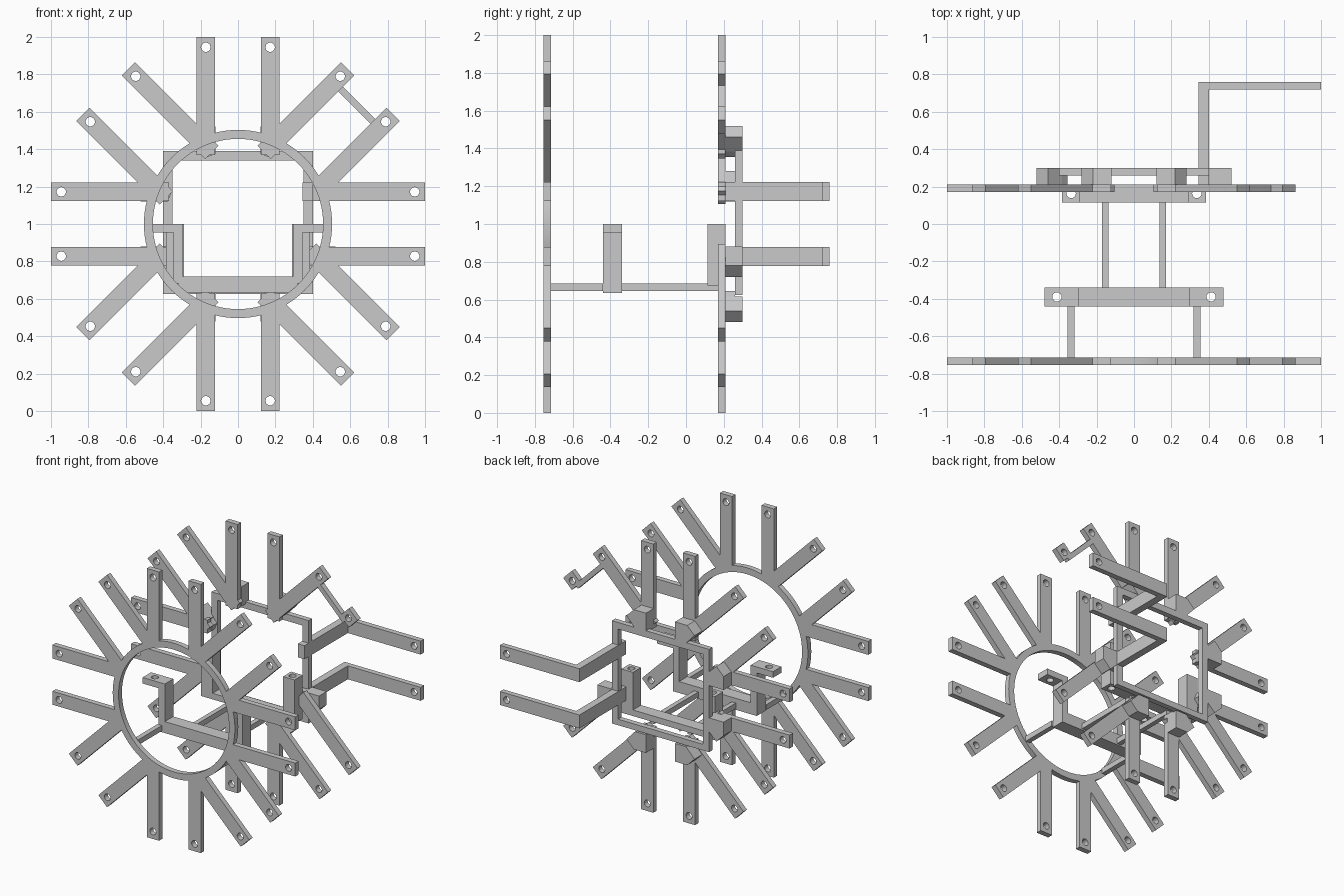
import bpy, bmesh
from math import sin, cos, pi, radians
from mathutils import Matrix

cube = bpy.data.objects.get("Cube")
if cube:
    bpy.data.objects.remove(cube, do_unlink=True)

grey = bpy.data.materials.new("light grey")
grey.use_nodes = True
COLOUR = (0.59, 0.59, 0.59, 1)
grey.diffuse_color = COLOUR
grey.node_tree.nodes["Principled BSDF"].inputs["Base Color"].default_value = COLOUR
parts = []

CENTRE_Z = 1.0
OFFSET = 0.172           # sideways shift of each arm in a pair
HALF = 0.05              # half arm width
HOLE_AT = 0.945
FRONT = (-0.755, -0.715)
BACK = (0.17, 0.21)


def rect(x0, x1, y0, y1):
    return [(x0, y0), (x1, y0), (x1, y1), (x0, y1)]


def circle(x, y, r, n=24):
    return [(x + r * cos(2 * pi * i / n), y + r * sin(2 * pi * i / n)) for i in range(n)]


def plate(name, loops, lo, hi, axis="y"):
    """Extrude filled outlines (inner loops are holes) along y or z."""
    curve = bpy.data.curves.new(name, "CURVE")
    curve.dimensions = "2D"
    curve.fill_mode = "BOTH"
    curve.extrude = (hi - lo) / 2
    for loop in loops:
        s = curve.splines.new("POLY")
        s.points.add(len(loop) - 1)
        for p, (x, y) in zip(s.points, loop):
            p.co = (x, y, 0, 1)
        s.use_cyclic_u = True
    temp = bpy.data.objects.new(name + "_outline", curve)
    bpy.context.collection.objects.link(temp)
    graph = bpy.context.evaluated_depsgraph_get()
    mesh = bpy.data.meshes.new_from_object(temp.evaluated_get(graph))
    bpy.data.objects.remove(temp, do_unlink=True)
    bpy.data.curves.remove(curve)
    mid = (lo + hi) / 2
    if axis == "y":
        mesh.transform(Matrix.Translation((0, mid, 0)) @ Matrix.Rotation(pi / 2, 4, "X"))
    else:
        mesh.transform(Matrix.Translation((0, 0, mid)))
    bm = bmesh.new()
    bm.from_mesh(mesh)
    bmesh.ops.remove_doubles(bm, verts=bm.verts, dist=1e-5)
    bmesh.ops.recalc_face_normals(bm, faces=bm.faces)
    bm.to_mesh(mesh)
    bm.free()
    mesh.name = name
    mesh.materials.clear()
    mesh.materials.append(grey)
    obj = bpy.data.objects.new(name, mesh)
    bpy.context.collection.objects.link(obj)
    parts.append(obj)


def box(name, x, y, z):
    plate(name, [rect(*x, *y)], *z, axis="z")


def polar(loop, degrees):
    """Turn (outward, sideways) points about the hub into (x, z)."""
    c, s = cos(radians(degrees)), sin(radians(degrees))
    return [(a * c - o * s, CENTRE_Z + a * s + o * c) for a, o in loop]


def arm(name, degrees, side, start, depth):
    o = side * OFFSET
    loops = [rect(start, 1.0, o - HALF, o + HALF), circle(HOLE_AT, o, 0.025)]
    plate(name, [polar(l, degrees) for l in loops], *depth)


# Front hoop with sixteen arms
plate("front_ring", [circle(0, CENTRE_Z, 0.503, 96), circle(0, CENTRE_Z, 0.455, 96)], *FRONT)
for k in range(8):
    for side in (-1, 1):
        arm("front_arm", 45 * k, side, 0.445, FRONT)

# Rear arms, leaving out those replaced by the bent brackets and the tab
for k in range(8):
    for side in (-1, 1):
        if k == 0 or (k == 1 and side == -1):
            continue
        arm("rear_arm", 45 * k, side, 0.37, BACK)
arm("tab", 45, -1, 0.9, BACK)
plate("tab_strip", [polar(rect(0.88, 0.915, -OFFSET, OFFSET), 45)], *BACK)

# Square rear frame
plate("rear_frame", [rect(-0.4, 0.4, 0.625, 1.39), rect(-0.35, 0.35, 0.67, 1.34)], 0.26, 0.30)

# Clips holding the arms on the frame
body = [(0.385, 0.12), (0.52, 0.12), (0.52, 0.22), (0.46, 0.28), (0.385, 0.21)]
hook = [(0.39, 0.12), (0.39, 0.21), (0.355, 0.17), (0.375, 0.12)]
for degrees in (0, 90, 180, 270):
    for side in (-1, 1):
        if degrees == 0 and side == 1:
            continue
        for name, shape, back in (("clip_body", body, 0.30), ("clip_hook", hook, 0.26)):
            loop = [(a, o * side) for a, o in shape]
            plate(name, [polar(loop, degrees)], 0.21, back)

# Bent brackets on the left side, reaching back and then outward
for side in (-1, 1):
    z = CENTRE_Z + side * OFFSET
    box("bracket_stem", (0.345, 0.40), (0.21, 0.76), (z - HALF, z + HALF))
    plate("bracket_arm", [rect(0.40, 1.0, z - HALF, z + HALF), circle(HOLE_AT, z, 0.025)],
          0.72, 0.76)

# Cradles and the rods that carry them
box("front_cradle_bar", (-0.345, 0.345), (-0.44, -0.34), (0.635, 0.72))
box("rear_cradle_bar", (-0.29, 0.29), (0.115, 0.21), (0.675, 0.72))
for s in (-1, 1):
    def span(a, b):
        return tuple(sorted((s * a, s * b)))
    box("front_cradle_leg", span(0.295, 0.345), (-0.44, -0.34), (0.72, 1.0))
    plate("front_cradle_flange",
          [rect(*span(0.345, 0.478), -0.44, -0.34), circle(s * 0.412, -0.39, 0.025)],
          0.955, 1.0, axis="z")
    plate("rear_cradle_post",
          [rect(*span(0.29, 0.385), 0.115, 0.21), circle(s * 0.336, 0.163, 0.025)],
          0.675, 1.0, axis="z")
    box("front_rod", span(0.318, 0.355), (-0.72, -0.44), (0.645, 0.685))
    box("rear_rod", span(0.137, 0.172), (-0.34, 0.18), (0.645, 0.685))

# Smooth the round edges, keep the corners sharp
bpy.ops.object.select_all(action="DESELECT")
for p in parts:
    p.select_set(True)
bpy.context.view_layer.objects.active = parts[0]
bpy.ops.object.shade_smooth_by_angle(angle=radians(30))
